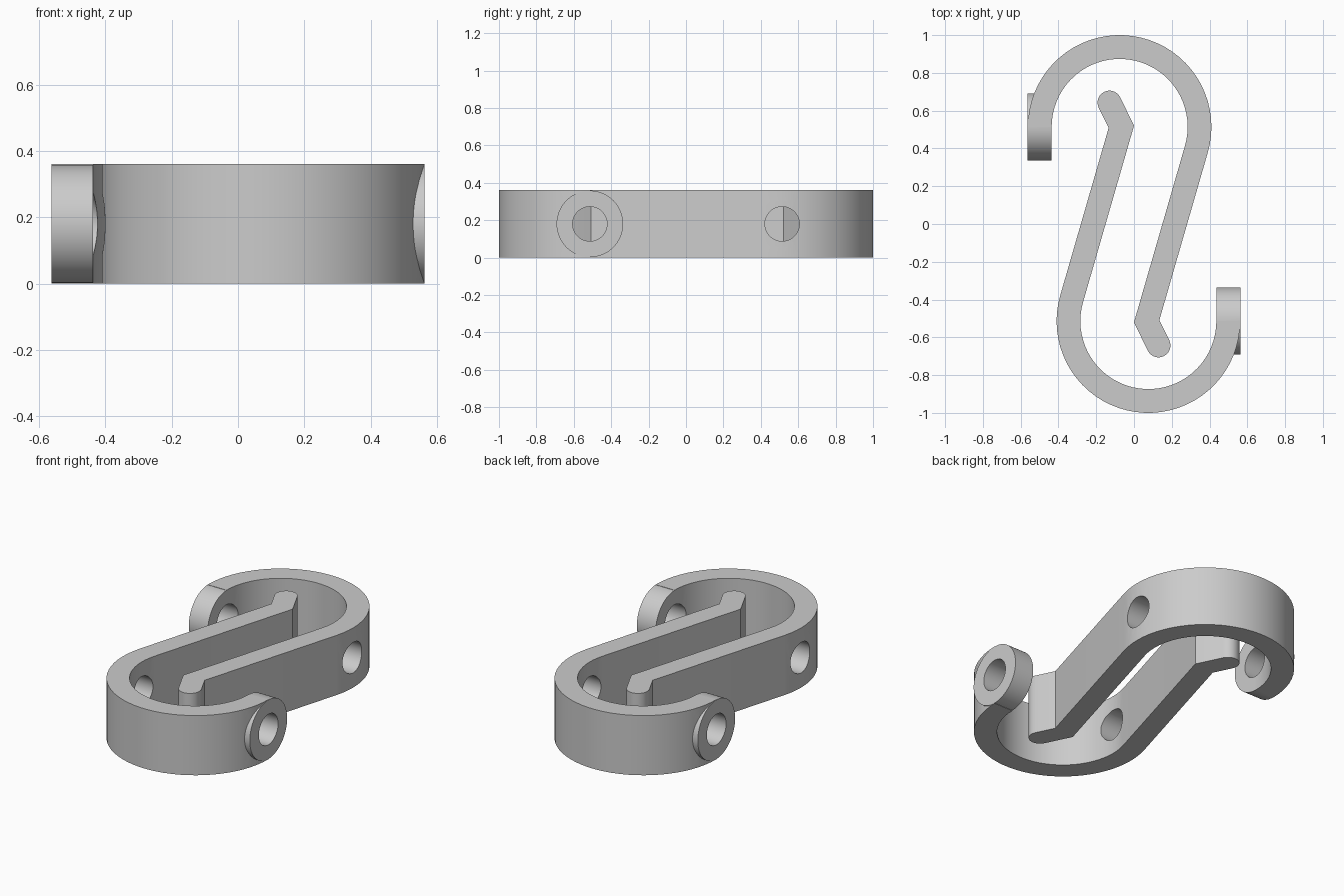
import bpy, bmesh
from math import pi, sin, cos, radians
from mathutils import Vector, Matrix

if "Cube" in bpy.data.objects:
    bpy.data.objects.remove(bpy.data.objects["Cube"], do_unlink=True)

HEIGHT, HALF = 0.36, 0.063          # strip height and half thickness
CENTRE, RADIUS = Vector((0.076, -0.514)), 0.423
KINK, TIP = Vector((-0.067, 0.515)), Vector((-0.13, 0.643))
LEAN = radians(16)                  # lean of the straight bar

grey = bpy.data.materials.new("grey")
grey.use_nodes = True
grey.diffuse_color = (0.6, 0.6, 0.6, 1)
grey.node_tree.nodes["Principled BSDF"].inputs["Base Color"].default_value = grey.diffuse_color


def make_object(name, bm):
    mesh = bpy.data.meshes.new(name)
    bmesh.ops.recalc_face_normals(bm, faces=bm.faces)
    bm.to_mesh(mesh)
    bm.free()
    mesh.materials.append(grey)
    obj = bpy.data.objects.new(name, mesh)
    bpy.context.collection.objects.link(obj)
    return obj


def cylinder_x(name, radius, x0, x1, segments=64):
    bm = bmesh.new()
    place = Matrix.Translation(((x0 + x1) / 2, CENTRE.y, HEIGHT / 2)) @ Matrix.Rotation(pi / 2, 4, "Y")
    bmesh.ops.create_cone(bm, cap_ends=True, segments=segments, radius1=radius,
                          radius2=radius, depth=x1 - x0, matrix=place)
    return make_object(name, bm)


def arc(centre, radius, start, end, steps):
    angles = [start + (end - start) * i / steps for i in range(steps + 1)]
    return [centre + radius * Vector((cos(a), sin(a))) for a in angles]


def strip_outline():
    # Curl, leaning bar, kink and rounded tip, walked once around
    bar = Vector((sin(LEAN), cos(LEAN)))
    bend = (TIP - KINK).normalized()
    left_of = lambda d: Vector((-d.y, d.x))
    mitre = (left_of(bar) + left_of(bend)).normalized()
    mitre *= HALF / mitre.dot(left_of(bar))
    end = -pi - LEAN
    outer = arc(CENTRE, RADIUS + HALF, 0, end, 36)
    inner = arc(CENTRE, RADIUS - HALF, end, 0, 36)
    side = left_of(bend).to_2d()
    start = Vector((1, 0)).angle_signed(side) * -1
    tip = arc(TIP, HALF, start, start - pi, 16)
    return outer + [KINK + mitre] + tip + [KINK - mitre] + inner


def boolean(obj, other, operation):
    mod = obj.modifiers.new(operation.lower(), "BOOLEAN")
    mod.operation, mod.solver, mod.object = operation, "EXACT", other
    bpy.context.view_layer.objects.active = obj
    bpy.ops.object.modifier_apply(modifier=mod.name)
    bpy.data.objects.remove(other, do_unlink=True)


# Hook strip
bm = bmesh.new()
face = bm.faces.new([bm.verts.new((p.x, p.y, 0)) for p in strip_outline()])
walls = bmesh.ops.extrude_face_region(bm, geom=[face])["geom"]
bmesh.ops.translate(bm, vec=(0, 0, HEIGHT),
                    verts=[v for v in walls if isinstance(v, bmesh.types.BMVert)])
hook = make_object("front_hook", bm)

# Eyelet disc on the end of the curl, then one bore through eyelet and far wall
right = CENTRE.x + RADIUS
boolean(hook, cylinder_x("eyelet", 0.178, right - HALF + 0.001, right + HALF + 0.001), "UNION")
boolean(hook, cylinder_x("eyelet_bore", 0.092, 0.3, 0.7), "DIFFERENCE")
boolean(hook, cylinder_x("wall_bore", 0.092, -0.6, -0.15), "DIFFERENCE")

# Smooth curves, sharp edges
bpy.ops.object.select_all(action="DESELECT")
hook.select_set(True)
bpy.context.view_layer.objects.active = hook
bpy.ops.object.shade_smooth_by_angle(angle=radians(25))

# Matching hook turned half way round
back = hook.copy()
back.data = hook.data.copy()
back.name = "back_hook"
back.data.transform(Matrix.Rotation(pi, 4, "Z"))
bpy.context.collection.objects.link(back)
